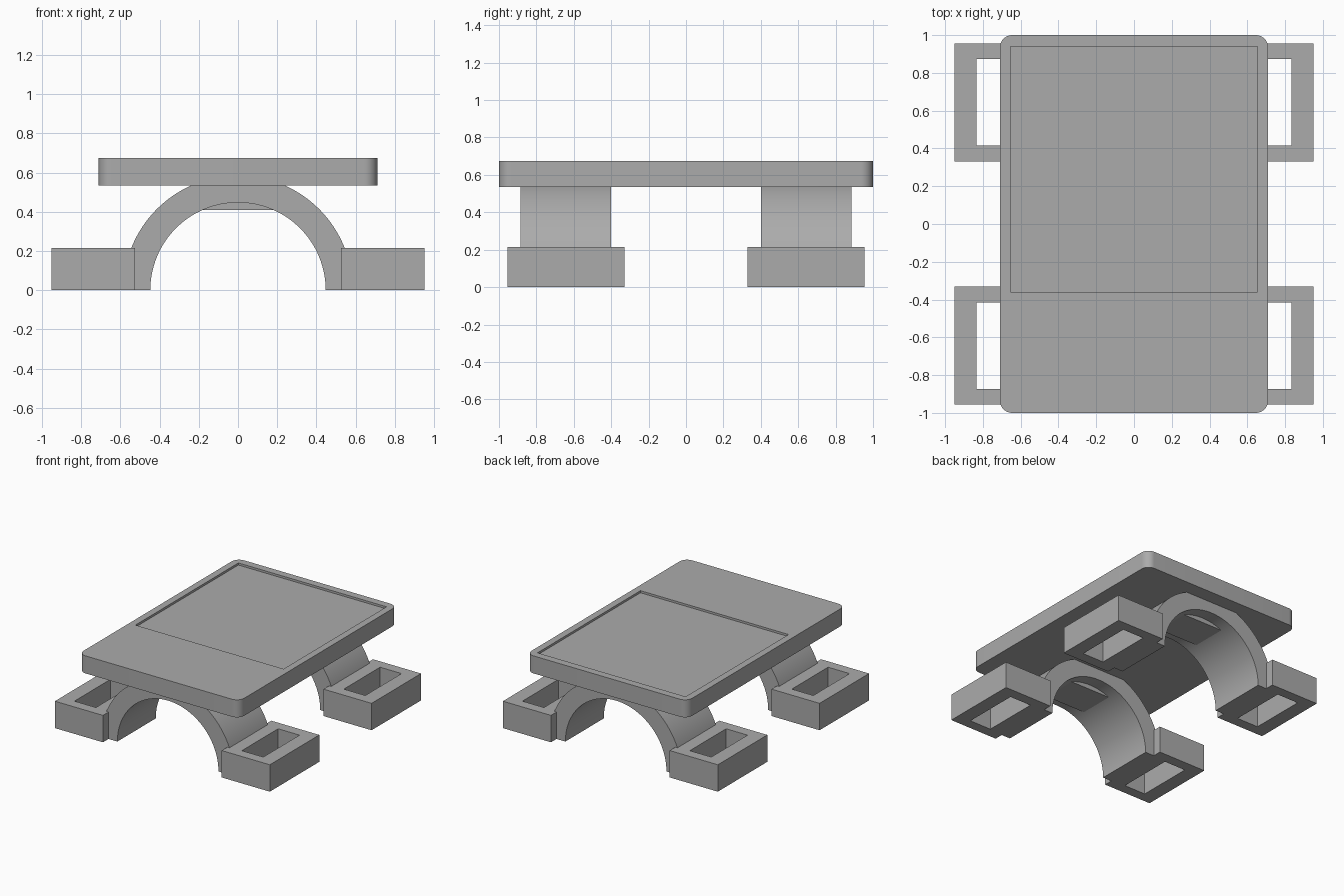
import bpy, bmesh
from math import pi, cos, sin

cube = bpy.data.objects.get("Cube")
if cube:
    bpy.data.objects.remove(cube, do_unlink=True)

grey = bpy.data.materials.new("plain_grey")
grey.use_nodes = True
colour = (0.41, 0.41, 0.41, 1)
grey.diffuse_color = colour
grey.node_tree.nodes["Principled BSDF"].inputs["Base Color"].default_value = colour


def finish(name, bm, smooth=False):
    bmesh.ops.recalc_face_normals(bm, faces=bm.faces)
    mesh = bpy.data.meshes.new(name)
    bm.to_mesh(mesh)
    bm.free()
    mesh.materials.append(grey)
    obj = bpy.data.objects.new(name, mesh)
    bpy.context.collection.objects.link(obj)
    if smooth:
        bpy.ops.object.select_all(action='DESELECT')
        obj.select_set(True)
        bpy.context.view_layer.objects.active = obj
        bpy.ops.object.shade_smooth_by_angle(angle=pi / 6)
    return obj


def extrude(bm, points, offset):
    """Close a planar outline and sweep it into a solid."""
    face = bm.faces.new([bm.verts.new(p) for p in points])
    moved = bmesh.ops.extrude_face_region(bm, geom=[face], use_keep_orig=True)
    verts = [g for g in moved["geom"] if isinstance(g, bmesh.types.BMVert)]
    bmesh.ops.translate(bm, verts=verts, vec=offset)


def rectangle(x0, x1, y0, y1, z):
    return [(x0, y0, z), (x1, y0, z), (x1, y1, z), (x0, y1, z)]


def cut(obj, name, x, y, z):
    """Subtract a box given by its x, y and z ranges."""
    bm = bmesh.new()
    extrude(bm, rectangle(*x, *y, z[0]), (0, 0, z[1] - z[0]))
    cutter = finish(name, bm)
    mod = obj.modifiers.new("cut", 'BOOLEAN')
    mod.operation, mod.solver, mod.object = 'DIFFERENCE', 'EXACT', cutter
    bpy.context.view_layer.objects.active = obj
    bpy.ops.object.modifier_apply(modifier=mod.name)
    bpy.data.objects.remove(cutter, do_unlink=True)


# Rounded top slab with a shallow recess towards the back
slab_x, slab_y, radius, steps = 0.71, 1.0, 0.065, 10
outline = []
for corner, (sx, sy) in enumerate([(1, 1), (-1, 1), (-1, -1), (1, -1)]):
    for i in range(steps + 1):
        a = (corner + i / steps) * pi / 2
        outline.append((sx * (slab_x - radius) + radius * cos(a),
                        sy * (slab_y - radius) + radius * sin(a), 0.535))
bm = bmesh.new()
extrude(bm, outline, (0, 0, 0.14))
slab = finish("top_slab", bm, smooth=True)
cut(slab, "recess_cutter", (-0.655, 0.655), (-0.36, 0.94), (0.658, 0.8))

for end, s in (("front", -1), ("back", 1)):
    # Half-ring arch under the slab
    segments = 64
    angles = [pi * i / segments for i in range(segments + 1)]
    ring = [(0.585 * cos(a), s * 0.4, 0.585 * sin(a)) for a in angles]
    ring += [(0.447 * cos(a), s * 0.4, 0.447 * sin(a)) for a in reversed(angles)]
    bm = bmesh.new()
    extrude(bm, ring, (0, s * 0.485, 0))
    finish(end + "_arch", bm, smooth=True)

    # Flat mounting pad in the crown of the arch
    bm = bmesh.new()
    extrude(bm, rectangle(-0.2, 0.2, s * 0.5, s * 0.785, 0.41), (0, 0, 0.13))
    finish(end + "_crown_pad", bm)

    # Hollow rectangular feet on both sides
    for side, t in (("right", -1), ("left", 1)):
        bm = bmesh.new()
        extrude(bm, rectangle(t * 0.525, t * 0.95, s * 0.33, s * 0.955, 0),
                (0, 0, 0.215))
        foot = finish(f"{end}_{side}_foot", bm)
        xs = sorted((t * 0.645, t * 0.835))
        ys = sorted((s * 0.415, s * 0.873))
        cut(foot, "foot_cutter", xs, ys, (-0.1, 0.4))
